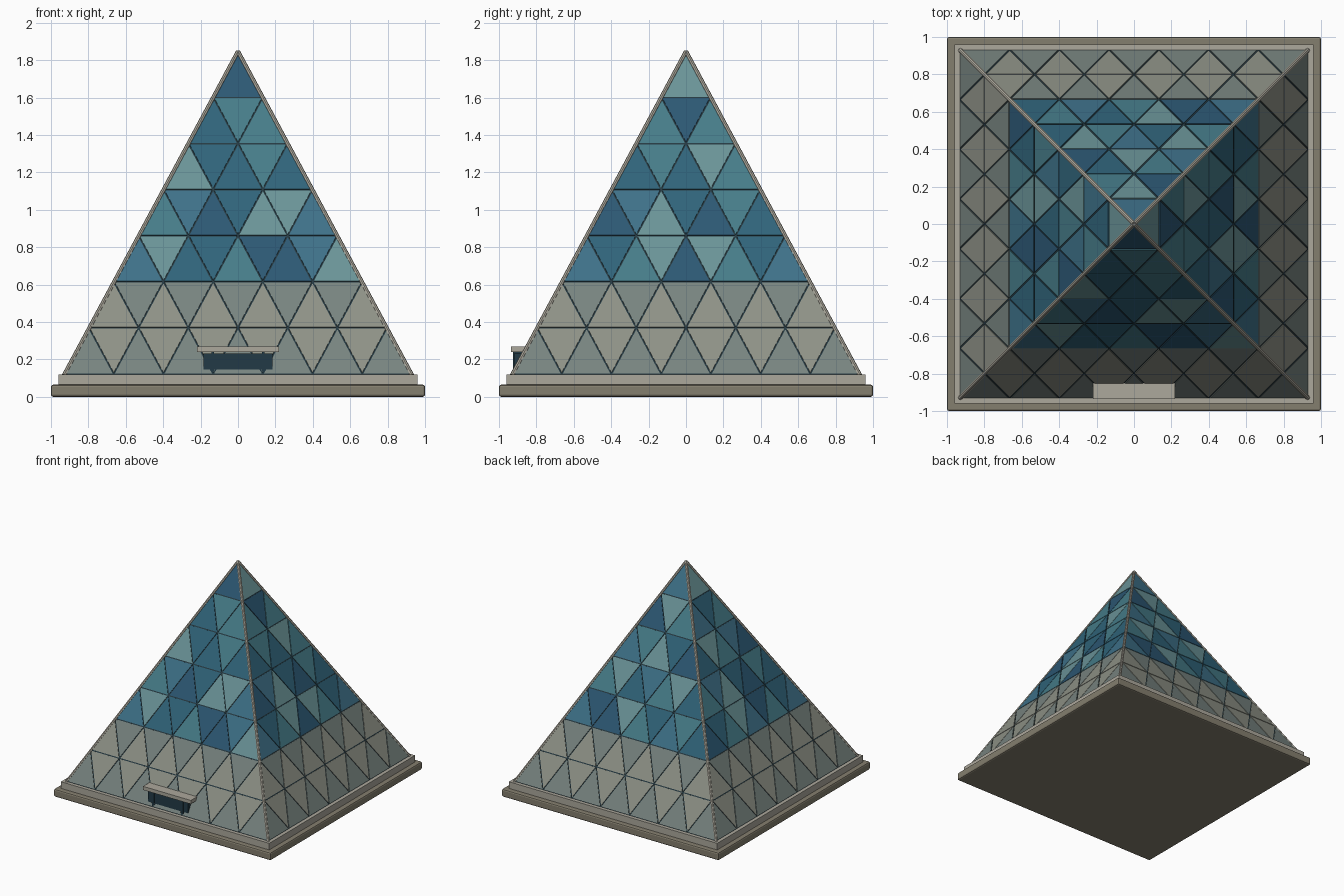
import bpy, bmesh, math
from mathutils import Vector, Matrix

if "Cube" in bpy.data.objects:
    bpy.data.objects.remove(bpy.data.objects["Cube"])

HW, Z0, APEX, ROWS = 0.93, 0.12, 1.845, 7


def mat(name, rgb):
    m = bpy.data.materials.new(name)
    lin = [((c / 255 + 0.055) / 1.055) ** 2.4 for c in rgb]
    m.diffuse_color = (*lin, 1)
    m.use_nodes = True
    m.node_tree.nodes["Principled BSDF"].inputs["Base Color"].default_value = m.diffuse_color
    return m


STONE = mat("light_stone", (172, 168, 156))
BASE = mat("dark_stone", (132, 126, 110))
SEAM = mat("seam_metal", (38, 58, 66))
DOOR = mat("door_glass", (34, 58, 70))
PANEL = {
    "g": mat("grey_panel", (120, 132, 128)),
    "s": mat("sand_panel", (143, 146, 135)),
    "D": mat("deep_blue", (44, 88, 116)),
    "B": mat("blue", (48, 100, 122)),
    "M": mat("mid_blue", (62, 113, 137)),
    "T": mat("teal", (70, 124, 137)),
    "L": mat("pale_teal", (106, 148, 152)),
}
KEYS = list(PANEL)


def finish(name, bm, mats):
    bmesh.ops.recalc_face_normals(bm, faces=bm.faces)
    me = bpy.data.meshes.new(name)
    bm.to_mesh(me)
    bm.free()
    for m in mats:
        me.materials.append(m)
    ob = bpy.data.objects.new(name, me)
    bpy.context.collection.objects.link(ob)
    return ob


def box(name, lo, hi, m, bevel=0.0):
    lo, hi = Vector(lo), Vector(hi)
    bm = bmesh.new()
    bmesh.ops.create_cube(bm, size=1, matrix=Matrix.Translation((lo + hi) / 2)
                          @ Matrix.Diagonal((*(hi - lo), 1)))
    if bevel:
        bmesh.ops.bevel(bm, geom=bm.edges[:], offset=bevel, segments=2,
                        profile=0.5, affect='EDGES')
    return finish(name, bm, [m])


# stepped plinth
box("lower_plinth", (-1, -1, 0), (1, 1, 0.065), BASE, 0.012)
box("upper_plinth", (-0.96, -0.96, 0.05), (0.96, 0.96, 0.12), STONE)

# dark core that shows through the panel gaps
bm = bmesh.new()
ring = [bm.verts.new((x * HW, y * HW, Z0)) for x, y in ((-1, -1), (1, -1), (1, 1), (-1, 1))]
tip = bm.verts.new((0, 0, APEX))
bm.faces.new(ring)
for i in range(4):
    bm.faces.new((ring[i], ring[(i + 1) % 4], tip))
finish("seam_core", bm, [SEAM])

# triangular panels: upper-row colours per face, left to right, bottom to top
LOWER = ["gsgsgsgsgsgsg", "sgsgsgsgsgs"]
FACES = {
    "front": ["MLBBTDDML", "TMDBLLM", "LBBTB", "BTT", "D"],
    "right": ["MBTLDLTBM", "DMLBDTB", "BTBLT", "TDT", "L"],
    "back": ["MDDLTBMTB", "TLBMTLB", "MTLBD", "DLT", "M"],
    "left": ["DBTLMDTBM", "TMLBDTB", "BLTMD", "MBT", "L"],
}


def grid_point(u, row):
    t = row / ROWS
    return Vector((u * HW / ROWS, -HW * (1 - t), Z0 + (APEX - Z0) * t))


normal = Vector((0, -(APEX - Z0), HW)).normalized()
for turn, (side, upper) in enumerate(FACES.items()):
    rot = Matrix.Rotation(turn * math.pi / 2, 3, 'Z')
    bm = bmesh.new()
    for r, codes in enumerate(LOWER + upper):
        for k, code in enumerate(codes):
            u = -(ROWS - r) + k
            a, b = (r, r + 1) if k % 2 == 0 else (r + 1, r)
            tri = [grid_point(u, a), grid_point(u + 2, a), grid_point(u + 1, b)]
            lens = [(tri[1] - tri[2]).length, (tri[2] - tri[0]).length, (tri[0] - tri[1]).length]
            mid = sum((p * l for p, l in zip(tri, lens)), Vector()) / sum(lens)
            tri = [mid + (p - mid) * 0.95 for p in tri]
            low = [bm.verts.new(rot @ (p - normal * 0.002)) for p in tri]
            top = [bm.verts.new(rot @ (p + normal * 0.004)) for p in tri]
            fs = [bm.faces.new(top)]
            for i in range(3):
                j = (i + 1) % 3
                fs.append(bm.faces.new((low[i], low[j], top[j], top[i])))
            fs.append(bm.faces.new(low[::-1]))
            for f in fs:
                f.material_index = KEYS.index(code)
    finish(side + "_panels", bm, PANEL.values())

# corner ribs
for i, (x, y) in enumerate(((-1, -1), (1, -1), (1, 1), (-1, 1))):
    p, q = Vector((x * HW, y * HW, Z0 - 0.005)), Vector((0, 0, APEX))
    d = q - p
    bm = bmesh.new()
    bmesh.ops.create_cone(bm, cap_ends=True, segments=8, radius1=0.012, radius2=0.012,
                          depth=d.length, matrix=Matrix.Translation((p + q) / 2)
                          @ d.to_track_quat('Z', 'Y').to_matrix().to_4x4())
    finish(f"corner_rib_{i + 1}", bm, [STONE])

# entrance with canopy and posts
box("entrance_box", (-0.185, -0.92, 0.12), (0.185, -0.8, 0.232), DOOR)
box("entrance_canopy", (-0.22, -0.935, 0.24), (0.22, -0.8, 0.27), STONE)
for s, n in ((-1, "left"), (1, "right")):
    box(f"{n}_entrance_post", (s * 0.135 - 0.008, -0.926, 0.115),
        (s * 0.135 + 0.008, -0.85, 0.242), DOOR)
